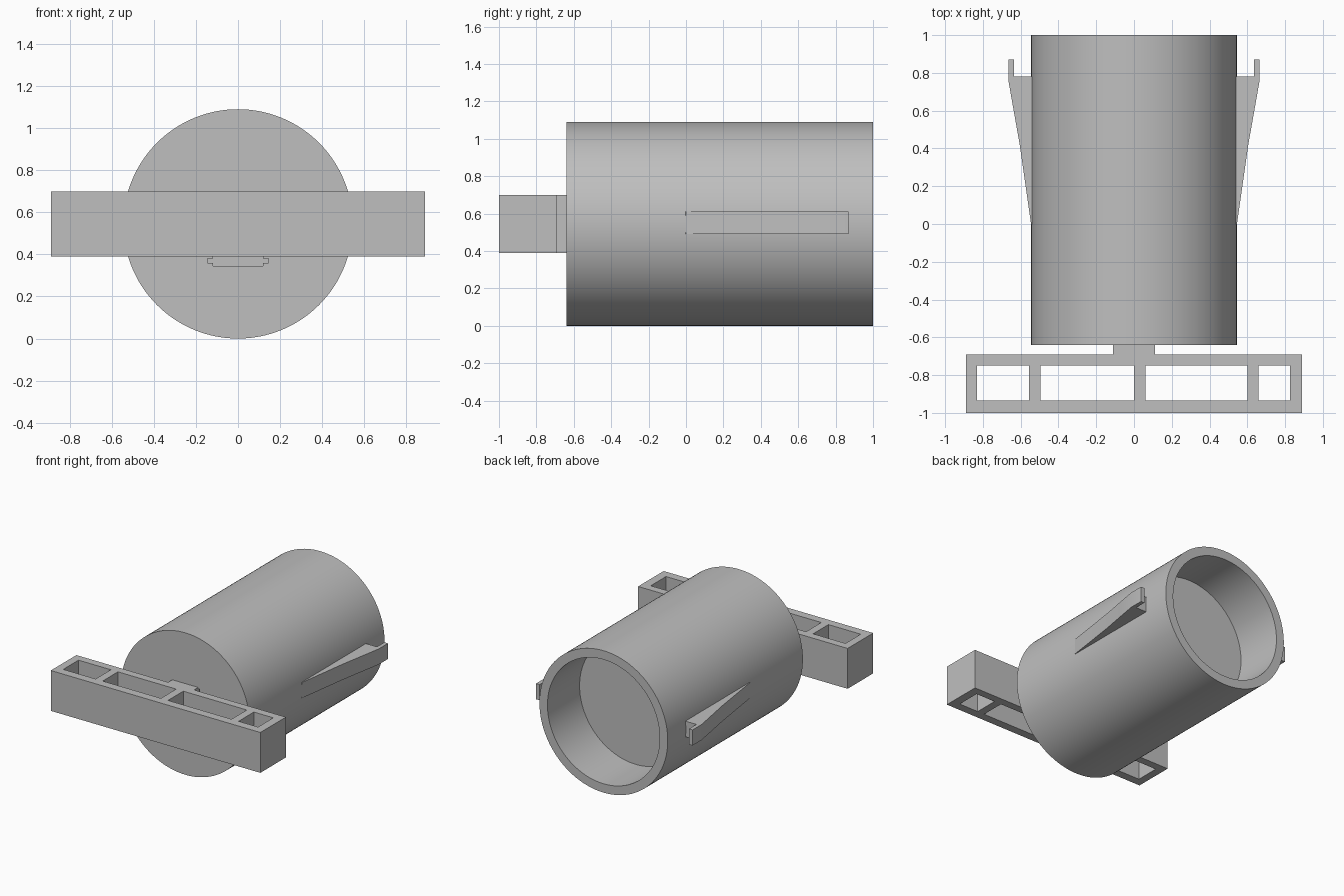
import bpy, bmesh, math

cube = bpy.data.objects.get("Cube")
if cube:
    bpy.data.objects.remove(cube, do_unlink=True)

grey = bpy.data.materials.new("plain grey")
grey.use_nodes = True
colour = (0.52, 0.52, 0.52, 1)
grey.diffuse_color = colour
grey.node_tree.nodes["Principled BSDF"].inputs["Base Color"].default_value = colour


def finish(name, bm):
    bmesh.ops.recalc_face_normals(bm, faces=bm.faces)
    mesh = bpy.data.meshes.new(name)
    bm.to_mesh(mesh)
    bm.free()
    mesh.materials.append(grey)
    obj = bpy.data.objects.new(name, mesh)
    bpy.context.collection.objects.link(obj)
    return obj


def box(name, x, y, z):
    bm = bmesh.new()
    bmesh.ops.create_cube(bm, size=1)
    for v in bm.verts:
        for i, (low, high) in enumerate((x, y, z)):
            v.co[i] = high if v.co[i] > 0 else low
    return finish(name, bm)


def activate(obj):
    bpy.ops.object.select_all(action="DESELECT")
    obj.select_set(True)
    bpy.context.view_layer.objects.active = obj


def cut(obj, x, y, z):
    cutter = box("cutter", x, y, z)
    cutter.hide_render = True
    activate(obj)
    mod = obj.modifiers.new("cut", "BOOLEAN")
    mod.operation = "DIFFERENCE"
    mod.solver = "EXACT"
    mod.object = cutter
    bpy.ops.object.modifier_apply(modifier=mod.name)
    bpy.data.objects.remove(cutter, do_unlink=True)


# Round body with a shallow open bore at the back
RADIUS, BORE = 0.545, 0.477
FRONT, FLOOR, BACK = -0.64, 0.61, 1.0
SIDES = 128
bm = bmesh.new()
rings = []
for radius, y in ((RADIUS, FRONT), (RADIUS, BACK), (BORE, BACK), (BORE, FLOOR)):
    rings.append([bm.verts.new((radius * math.cos(a), y, RADIUS + radius * math.sin(a)))
                  for a in (2 * math.pi * i / SIDES for i in range(SIDES))])
for r, s in zip(rings, rings[1:]):
    for i in range(SIDES):
        j = (i + 1) % SIDES
        bm.faces.new((r[i], r[j], s[j], s[i]))
bm.faces.new(rings[0])
bm.faces.new(rings[-1])
body = finish("body", bm)

# Keyed socket in the front face, behind the bar
cut(body, (-0.12, 0.12), (-0.7, -0.58), (0.345, 0.69))
cut(body, (-0.145, 0.145), (-0.7, -0.58), (0.36, 0.38))
activate(body)
bpy.ops.object.shade_smooth_by_angle(angle=math.radians(30))

# Cross bar with four openings running through its height
bar = box("cross_bar", (-0.89, 0.89), (-1, -0.69), (0.39, 0.70))
for span in ((-0.83, -0.555), (-0.495, 0), (0.06, 0.6), (0.66, 0.825)):
    cut(bar, span, (-0.935, -0.75), (0.3, 0.8))

# Short neck joining bar and body
box("neck", (-0.11, 0.11), (-0.69, -0.58), (0.39, 0.70))

# Tapered side clips with a hooked tip
profile = [(0.53, -0.01), (0.545, 0), (0.575, 0.21), (0.605, 0.42), (0.637, 0.6),
           (0.665, 0.76), (0.665, 0.87), (0.635, 0.87), (0.635, 0.78), (0.53, 0.78)]
for name, side in (("left_clip", 1), ("right_clip", -1)):
    bm = bmesh.new()
    face = bm.faces.new([bm.verts.new((side * x, y, 0.49)) for x, y in profile])
    new = bmesh.ops.extrude_face_region(bm, geom=[face])["geom"]
    bmesh.ops.translate(bm, vec=(0, 0, 0.12),
                        verts=[g for g in new if isinstance(g, bmesh.types.BMVert)])
    clip = finish(name, bm)
    activate(clip)
    bpy.ops.object.shade_smooth_by_angle(angle=math.radians(20))
